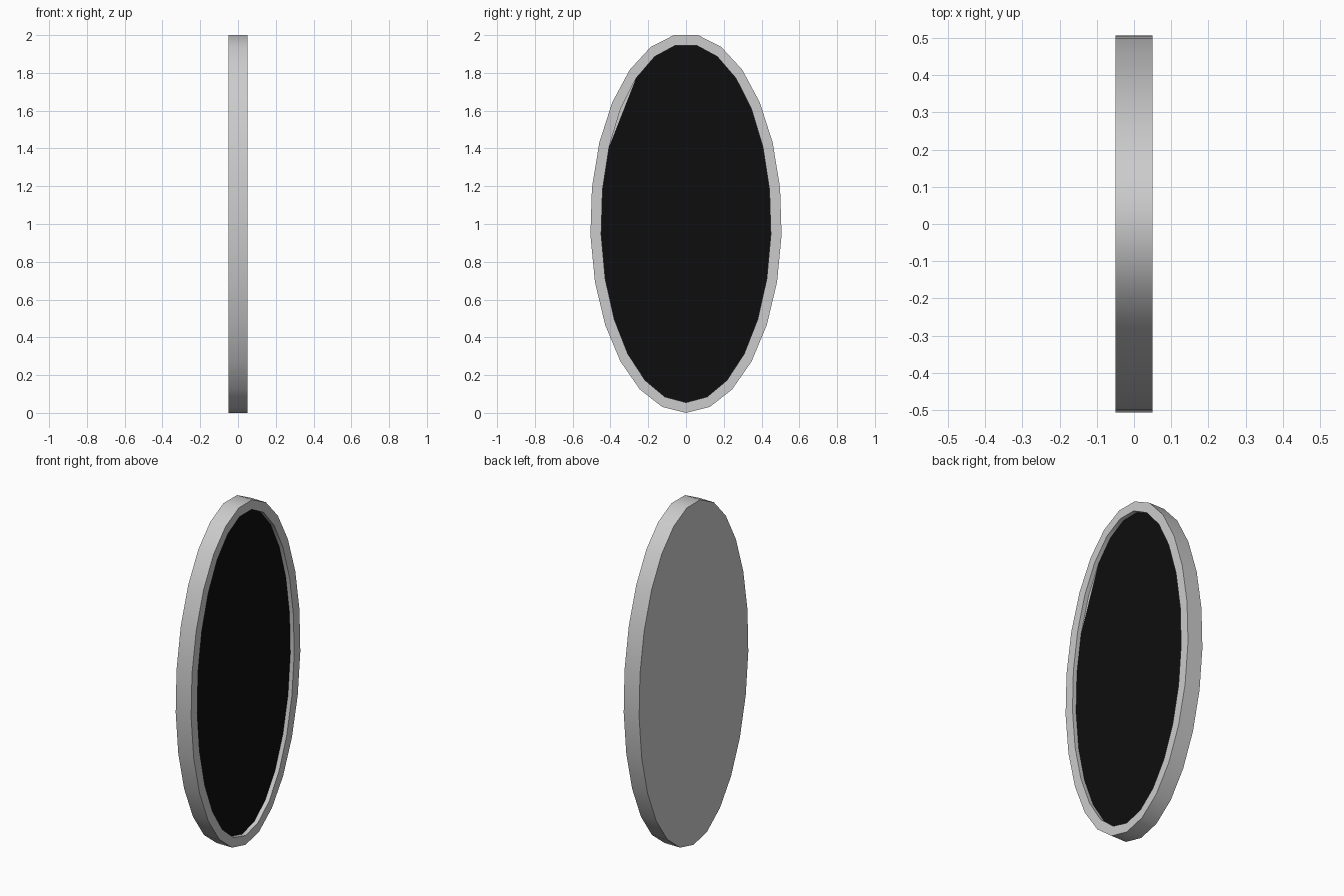
import bpy, bmesh
from math import sin, cos, pi, radians

if "Cube" in bpy.data.objects:
    bpy.data.objects.remove(bpy.data.objects["Cube"])

SIDES = 25
CENTRE_Z = 1.004
FLOOR_X = 0.025       # depth plane of the glass
NOTCH = 16            # rim corner the glass does not reach


def ring(bm, x, ry, rz):
    """Ellipse of vertices in the yz plane, starting at the bottom."""
    step = 2 * pi / SIDES
    return [bm.verts.new((x, ry * sin(i * step), CENTRE_Z - rz * cos(i * step)))
            for i in range(SIDES)]


def finish(bm, name):
    mesh = bpy.data.meshes.new(name)
    bm.to_mesh(mesh)
    bm.free()
    obj = bpy.data.objects.new(name, mesh)
    bpy.context.collection.objects.link(obj)
    return obj


# Frame: flat back, outer edge, front rim and recess wall
bm = bmesh.new()
rings = [ring(bm, -0.05, 0.507, 1.004),
         ring(bm, 0.05, 0.507, 1.004),
         ring(bm, 0.05, 0.45, 0.949),
         ring(bm, FLOOR_X, 0.45, 0.949)]
for a, b in zip(rings, rings[1:]):
    for i in range(SIDES):
        j = (i + 1) % SIDES
        bm.faces.new((a[i], a[j], b[j], b[i]))
bm.faces.new(rings[0][::-1])
# Bare sliver of recess floor beside the glass
bm.faces.new(rings[3][NOTCH - 1:NOTCH + 2])
frame = finish(bm, "mirror_frame")
bpy.context.view_layer.objects.active = frame
frame.select_set(True)
bpy.ops.object.shade_smooth_by_angle(angle=radians(40))

# Dark glass pane filling the recess
bm = bmesh.new()
verts = ring(bm, FLOOR_X, 0.45, 0.949)
bm.verts.remove(verts.pop(NOTCH))
bm.faces.new(verts)
glass = finish(bm, "mirror_glass")
black = bpy.data.materials.new("black_glass")
black.diffuse_color = (0.004, 0.004, 0.004, 1)
black.use_nodes = True
black.node_tree.nodes["Principled BSDF"].inputs["Base Color"].default_value = black.diffuse_color
glass.data.materials.append(black)
